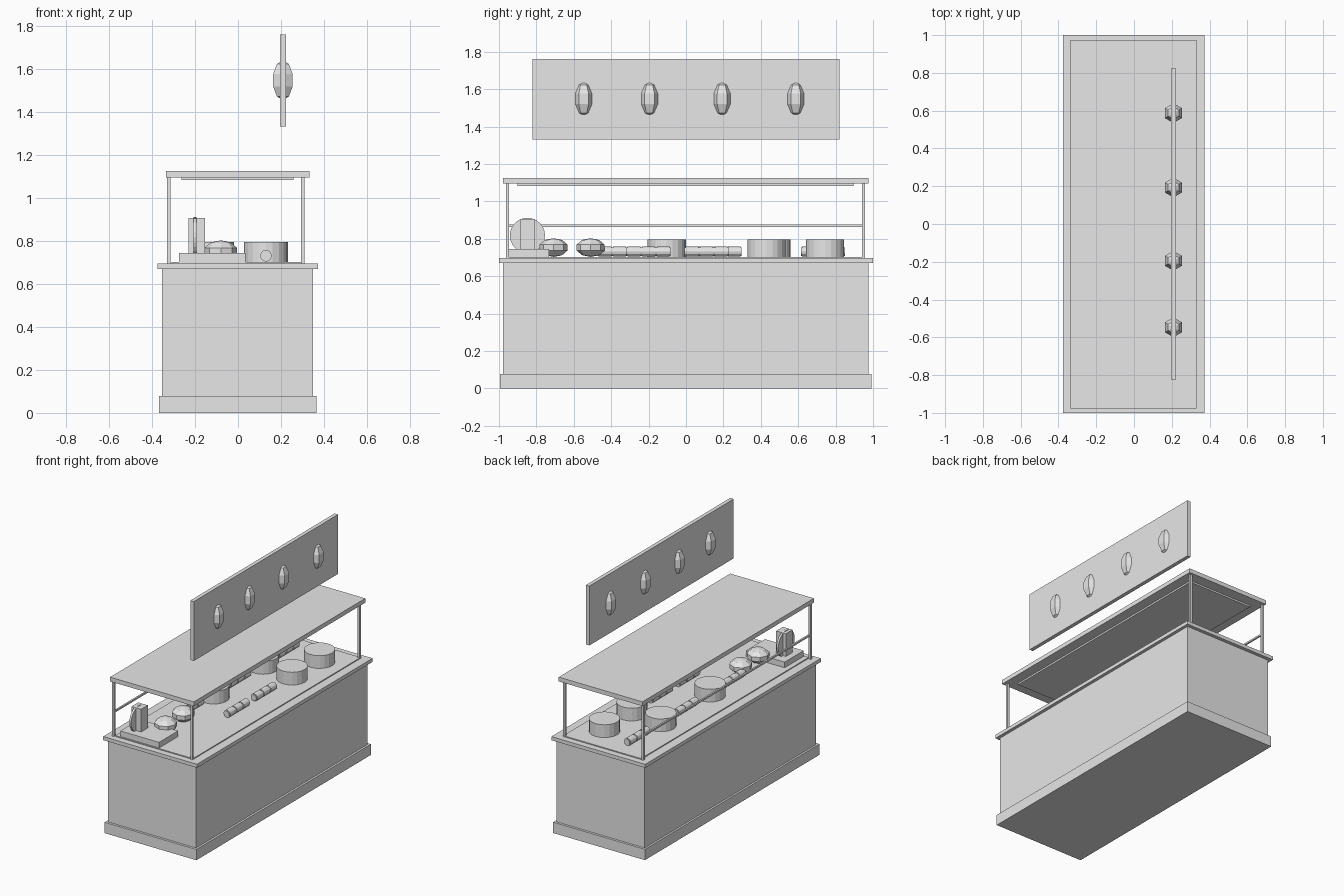
import bpy
import math

cube = bpy.data.objects.get("Cube")
if cube:
    bpy.data.objects.remove(cube, do_unlink=True)

grey = bpy.data.materials.new("plain grey")
grey.use_nodes = True
grey.diffuse_color = (0.8, 0.8, 0.8, 1)
grey.node_tree.nodes["Principled BSDF"].inputs["Base Color"].default_value = (0.8, 0.8, 0.8, 1)


def finish(name):
    ob = bpy.context.object
    ob.name = name
    ob.data.materials.clear()
    ob.data.materials.append(grey)
    return ob


def box(name, x, y, z):
    """Box from (low, high) pairs on each axis."""
    bpy.ops.mesh.primitive_cube_add(size=1, location=[sum(p) / 2 for p in (x, y, z)])
    ob = finish(name)
    ob.scale = [p[1] - p[0] for p in (x, y, z)]
    return ob


def cylinder(name, loc, radius, depth, sides=20, rot=(0, 0, 0)):
    bpy.ops.mesh.primitive_cylinder_add(vertices=sides, radius=radius, depth=depth,
                                        location=loc, rotation=rot)
    return finish(name)


def ball(name, loc, scale, sides):
    bpy.ops.mesh.primitive_uv_sphere_add(segments=sides, ring_count=5, radius=1, location=loc)
    ob = finish(name)
    ob.scale = scale
    return ob


# Counter
box("plinth", (-0.367, 0.365), (-0.995, 0.992), (0, 0.078))
box("counter_body", (-0.353, 0.35), (-0.978, 0.975), (0.078, 0.67))
box("counter_top", (-0.375, 0.373), (-1, 1), (0.67, 0.696))
box("display_tray", (-0.31, 0.31), (-0.955, 0.955), (0.696, 0.703))

# Canopy on four posts, with one side rail
box("canopy", (-0.335, 0.332), (-0.978, 0.975), (1.095, 1.126))
box("canopy_light_panel", (-0.262, 0.258), (-0.9, 0.895), (1.083, 1.095))
for x in (-0.323, 0.302):
    for y in (-0.955, 0.95):
        box("post", (x - 0.008, x + 0.008), (y - 0.008, y + 0.008), (0.696, 1.095))
box("side_rail", (-0.329, -0.317), (-0.95, 0.945), (0.864, 0.876))

# Hanging sign with bulging ornaments
box("sign_board", (0.195, 0.223), (-0.822, 0.822), (1.332, 1.76))
for y in (-0.547, -0.195, 0.193, 0.587):
    ball("sign_ornament", (0.209, y, 1.548), (0.055, 0.055, 0.093), 6)

# Slicer
box("slicer_base", (-0.274, 0.035), (-0.949, -0.732), (0.7, 0.744))
box("slicer_housing", (-0.23, -0.153), (-0.885, -0.808), (0.744, 0.907))
cylinder("slicer_blade", (-0.2, -0.848, 0.818), 0.094, 0.014, 24, (0, math.pi / 2, 0))

# Hams
for y in (-0.708, -0.51):
    ball("ham", (-0.08, y, 0.753), (0.079, 0.079, 0.05), 8)

# Cheese wheels
for x, y in ((-0.12, -0.103), (-0.12, 0.458), (0.13, 0.43), (0.13, 0.743)):
    cylinder("cheese_wheel", (x, y, 0.748), 0.102, 0.094)

# Sausages in three sections on a thinner core
for x, y in ((-0.125, -0.355), (-0.125, 0.18), (-0.125, 0.733), (0.13, -0.2), (0.13, 0.11)):
    along = (math.pi / 2, 0, 0)
    cylinder("sausage_core", (x, y, 0.731), 0.022, 0.236, 12, along)
    for i in (-1, 0, 1):
        cylinder("sausage_section", (x, y + i * 0.078, 0.731), 0.027, 0.068, 12, along)
